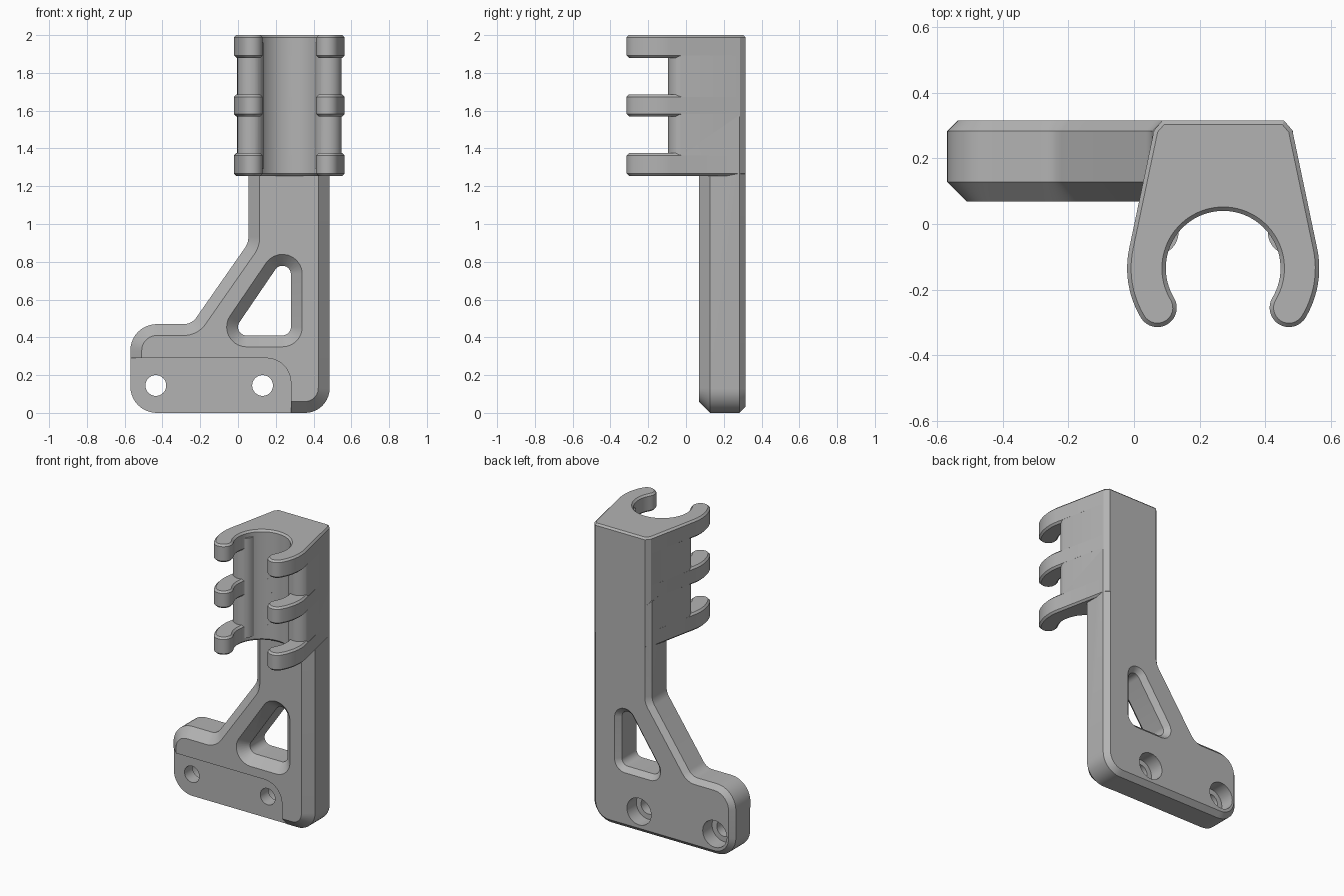
import bpy, bmesh
from math import sin, cos, pi, tan, acos, atan2, radians, sqrt
from mathutils import Vector

if "Cube" in bpy.data.objects:
    bpy.data.objects.remove(bpy.data.objects["Cube"])

grey = bpy.data.materials.new("plain grey")
grey.use_nodes = True
grey.diffuse_color = (0.45, 0.45, 0.45, 1)
grey.node_tree.nodes["Principled BSDF"].inputs["Base Color"].default_value = (0.45, 0.45, 0.45, 1)


def arc(cx, cy, r, a0, a1, n):
    """Points on an arc, angles in radians."""
    return [Vector((cx + r * cos(a0 + (a1 - a0) * i / n),
                    cy + r * sin(a0 + (a1 - a0) * i / n))) for i in range(n + 1)]


def rounded(corners, n=10):
    """Polygon of (u, v, radius) corners with filleted corners."""
    out = []
    for i, (u, v, r) in enumerate(corners):
        p = Vector((u, v))
        if r == 0:
            out.append(p)
            continue
        a = (Vector(corners[i - 1][:2]) - p).normalized()
        b = (Vector(corners[(i + 1) % len(corners)][:2]) - p).normalized()
        half = acos(a.dot(b)) / 2
        c = p + (a + b).normalized() * (r / sin(half))
        s, e = p + a * (r / tan(half)) - c, p + b * (r / tan(half)) - c
        a0 = atan2(s.y, s.x)
        sweep = (atan2(e.y, e.x) - a0 + pi) % (2 * pi) - pi
        out += arc(c.x, c.y, r, a0, a0 + sweep, n)
    return out


def inset(pts, d):
    """Mitred inset of a counter-clockwise outline."""
    out = []
    for i, p in enumerate(pts):
        a = (p - pts[i - 1]).normalized()
        b = (pts[(i + 1) % len(pts)] - p).normalized()
        na, nb = Vector((-a.y, a.x)), Vector((-b.y, b.x))
        out.append(p + (na + nb) * (d / (1 + na.dot(nb))))
    return out


def loft(name, outline, levels, upright=False):
    """Solid through (position, inset) levels, along z if upright, else along y."""
    bm = bmesh.new()
    rings = []
    for t, d in levels:
        pts = inset(outline, d) if d else outline
        rings.append([bm.verts.new((p.x, p.y, t) if upright else (p.x, t, p.y)) for p in pts])
    n = len(outline)
    for lo, hi in zip(rings, rings[1:]):
        for i in range(n):
            bm.faces.new((lo[i], lo[(i + 1) % n], hi[(i + 1) % n], hi[i]))
    bm.faces.new(rings[0])
    bm.faces.new(rings[-1])
    bmesh.ops.recalc_face_normals(bm, faces=bm.faces)
    mesh = bpy.data.meshes.new(name)
    bm.to_mesh(mesh)
    bm.free()
    mesh.materials.append(grey)
    ob = bpy.data.objects.new(name, mesh)
    bpy.context.collection.objects.link(ob)
    return ob


def combine(target, other, operation):
    """Apply a boolean and remove the second object."""
    mod = target.modifiers.new("join", 'BOOLEAN')
    mod.operation, mod.object, mod.solver = operation, other, 'EXACT'
    bpy.context.view_layer.objects.active = target
    bpy.ops.object.modifier_apply(modifier=mod.name)
    bpy.data.objects.remove(other)


# Bracket plate with chamfered front and back rims
FRONT, BACK = 0.068, 0.315
plate = rounded([(-0.57, 0, 0.14), (0.485, 0, 0.13), (0.485, 1.57, 0), (0.055, 1.57, 0),
                 (0.055, 0.9, 0.1), (-0.245, 0.47, 0.08), (-0.57, 0.47, 0.14)])
bracket = loft("bracket", plate, [(FRONT, 0.06), (FRONT + 0.06, 0), (BACK - 0.032, 0), (BACK, 0.032)])

# Triangular window, flared at both faces
window = rounded([(-0.04, 0.41, 0.045), (0.28, 0.41, 0.045), (0.28, 0.88, 0.045)])
combine(bracket, loft("window_cutter", window, [
    (FRONT - 0.02, -0.08), (FRONT + 0.06, 0), (BACK - 0.032, 0), (BACK + 0.02, -0.052)]), 'DIFFERENCE')

# Recessed mounting pad on the front
pad = rounded([(-0.7, -0.1, 0), (0.28, -0.1, 0), (0.28, 0.29, 0.13), (-0.7, 0.29, 0)])
combine(bracket, loft("pad_cutter", pad, [(0, 0), (0.13, 0)]), 'DIFFERENCE')

# Screw holes, counterbored from the back
for x in (-0.435, 0.13):
    for r, y in ((0.055, 0), (0.09, 0.215)):
        hole = arc(x, 0.145, r, 0, 2 * pi, 40)[:-1]
        combine(bracket, loft("hole_cutter", hole, [(y, 0), (0.4, 0)]), 'DIFFERENCE')

# Clamp: shared centre, bore and outer radius
CX, CY, BORE, OUTER = 0.272, -0.135, 0.175, 0.293
MID, TIP = (BORE + OUTER) / 2, (OUTER - BORE) / 2
shoulder = [Vector((0.086, BACK)), Vector((0.061, 0.286))]


def mirrored(half):
    return half + [Vector((2 * CX - p.x, p.y)) for p in reversed(half[:-1])]


# Hooked prong outline
end = radians(211)
prong_half = (shoulder + arc(CX, CY, OUTER, radians(168), end, 12)
              + arc(CX + MID * cos(end), CY + MID * sin(end), TIP, end, end + pi, 16)[1:]
              + arc(CX, CY, BORE, end, pi / 2, 28)[1:])
# Shorter core outline between the prongs
cap_y = -0.025
left = -0.004
right = CX - sqrt(BORE ** 2 - (cap_y - CY) ** 2)
start = atan2(cap_y - CY, right - CX)
core_half = (shoulder + arc((left + right) / 2, cap_y, (right - left) / 2, pi, 2 * pi, 16)
             + arc(CX, CY, BORE, start, pi / 2, 14)[1:])

RIM = 0.012
clamp = loft("clamp", mirrored(core_half), [(1.29, 0), (1.96, 0)], True)
for lo, hi in ((1.255, 1.375), (1.57, 1.685), (1.88, 2.0)):
    prong = loft("prong", mirrored(prong_half),
                 [(lo, RIM), (lo + RIM, 0), (hi - RIM, 0), (hi, RIM)], True)
    combine(clamp, prong, 'UNION')
combine(bracket, clamp, 'UNION')
bracket.name = "clamp_bracket"

# Smooth curves, crisp chamfers
bpy.ops.object.select_all(action='DESELECT')
bracket.select_set(True)
bpy.context.view_layer.objects.active = bracket
bpy.ops.object.shade_smooth_by_angle(angle=radians(25))
